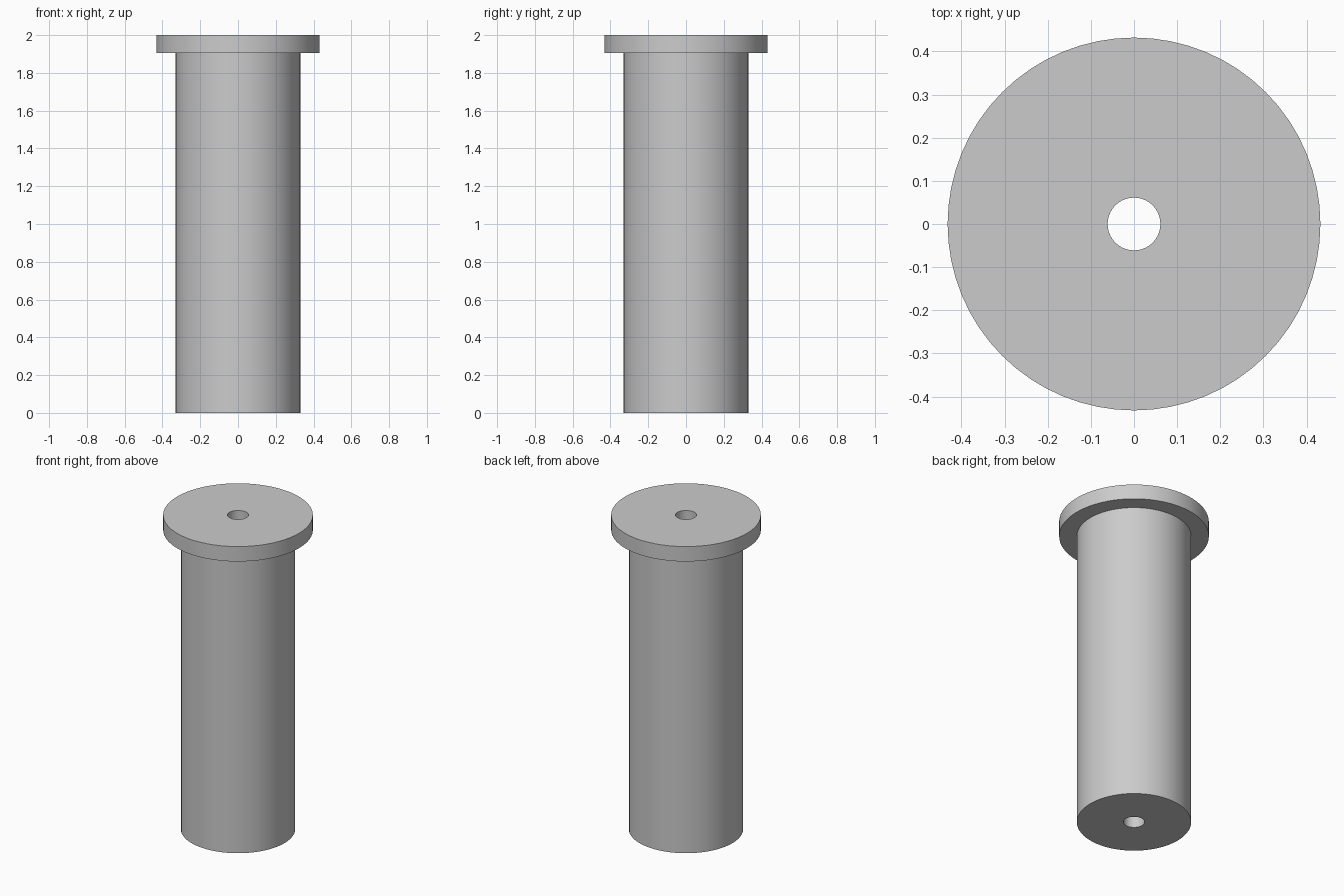
import bpy
import bmesh
from math import tau, radians

SIDES = 64
BORE, SHAFT, FLANGE = 0.061, 0.33, 0.432
TOP, LEDGE = 2.0, 1.905

cube = bpy.data.objects.get("Cube")
if cube:
    bpy.data.objects.remove(cube, do_unlink=True)

# Single grey material
grey = bpy.data.materials.new("light_grey")
grey.use_nodes = True
color = (0.6, 0.6, 0.6, 1.0)
grey.diffuse_color = color
grey.node_tree.nodes["Principled BSDF"].inputs["Base Color"].default_value = color

# Closed half section of the bushing: bore, shaft and flange
profile = [(BORE, 0), (SHAFT, 0), (SHAFT, LEDGE),
           (FLANGE, LEDGE), (FLANGE, TOP), (BORE, TOP)]

bm = bmesh.new()
verts = [bm.verts.new((r, 0, z)) for r, z in profile]
edges = [bm.edges.new((v, verts[(i + 1) % len(verts)])) for i, v in enumerate(verts)]

# Revolve the section around the vertical axis
bmesh.ops.spin(bm, geom=verts + edges, cent=(0, 0, 0), axis=(0, 0, 1),
               angle=tau, steps=SIDES, use_merge=False)
bmesh.ops.remove_doubles(bm, verts=bm.verts, dist=0.0005)
bmesh.ops.recalc_face_normals(bm, faces=bm.faces)

mesh = bpy.data.meshes.new("flanged_bushing")
bm.to_mesh(mesh)
bm.free()
mesh.materials.append(grey)
bushing = bpy.data.objects.new("flanged_bushing", mesh)
bpy.context.collection.objects.link(bushing)

# Smooth round walls with crisp rims
bpy.ops.object.select_all(action="DESELECT")
bushing.select_set(True)
bpy.context.view_layer.objects.active = bushing
bpy.ops.object.shade_smooth_by_angle(angle=radians(30))
